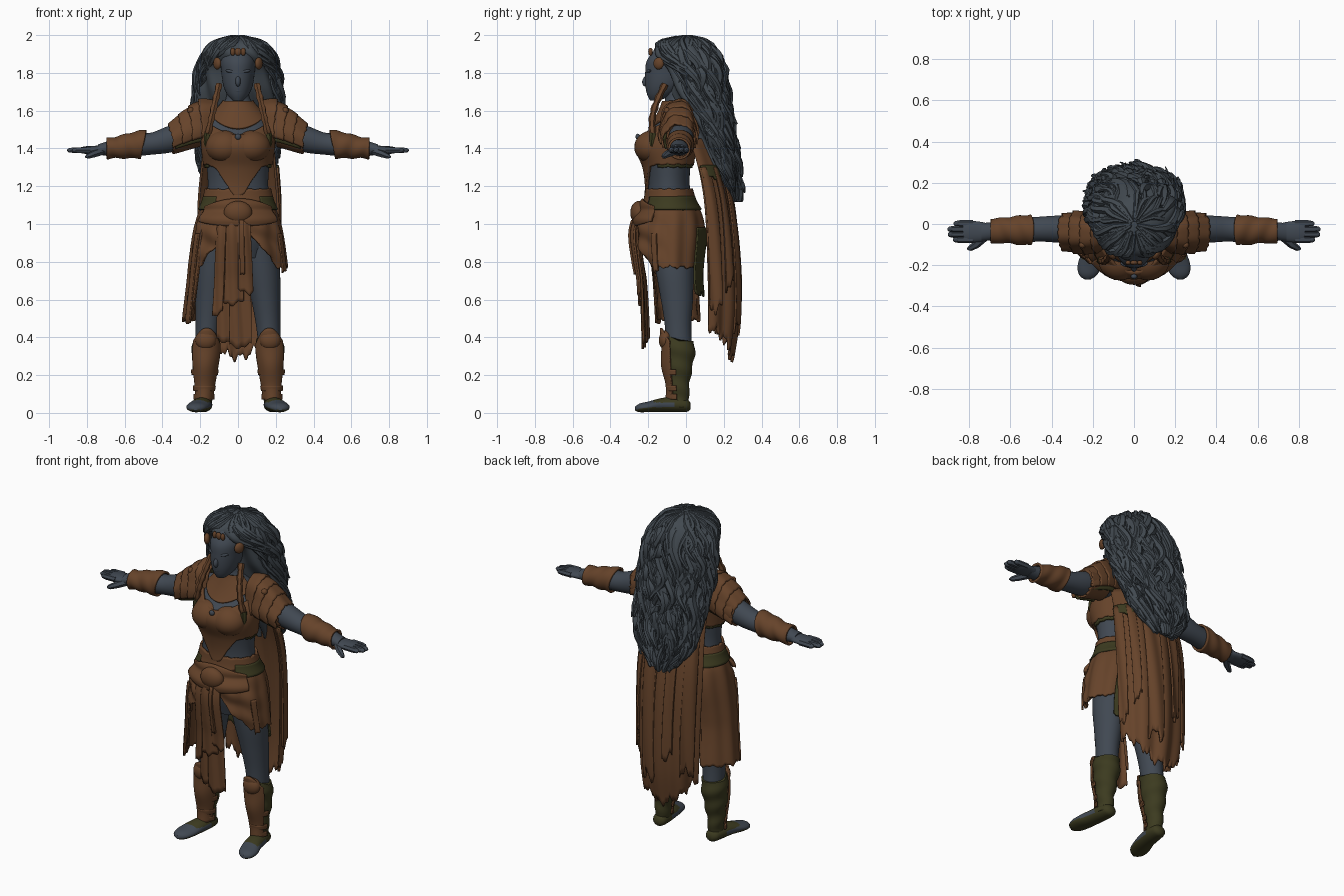
import bpy, bmesh, random
from math import sin, cos, radians

random.seed(4)
if "Cube" in bpy.data.objects:
    bpy.data.objects.remove(bpy.data.objects["Cube"])
made = []


def material(name, *rgb):
    m = bpy.data.materials.new(name)
    m.use_nodes = True
    m.diffuse_color = (*rgb, 1)
    m.node_tree.nodes["Principled BSDF"].inputs["Base Color"].default_value = (*rgb, 1)
    return m


SKIN = material("slate_skin", .052, .065, .084)
HAIR = material("dark_hair", .053, .066, .079)
LEATHER = material("brown_leather", .132, .056, .023)
OLIVE = material("olive_cloth", .045, .043, .014)


def sample(rows, k):
    """Smoothly interpolated (centre, centre, radius, radius) at position k."""
    rows = sorted(rows)
    k = min(max(k, rows[0][0]), rows[-1][0])
    i = max(j for j in range(len(rows) - 1) if rows[j][0] <= k)
    a, b = rows[i], rows[i + 1]
    p, q = rows[max(i - 1, 0)], rows[min(i + 2, len(rows) - 1)]
    h = b[0] - a[0]
    t = (k - a[0]) / h
    out = []
    for c in range(1, 5):
        m0 = (b[c] - p[c]) / (b[0] - p[0]) * h
        m1 = (q[c] - a[c]) / (q[0] - a[0]) * h
        out.append((2*t**3 - 3*t**2 + 1) * a[c] + (t**3 - 2*t**2 + t) * m0
                   + (3*t**2 - 2*t**3) * b[c] + (t**3 - t**2) * m1)
    return out


def loft(name, rows, mats, axis="z", s=1, n=40, steps=24, arc=(-90, 270), lo=None, hi=None,
         off=0, fold=None, thick=0, rule=None):
    """Elliptical skin along an axis; an arc or hem functions make a garment."""
    ks = [r[0] for r in rows]
    lo = lo if callable(lo) else (lambda a, v=lo: min(ks) if v is None else v)
    hi = hi if callable(hi) else (lambda a, v=hi: max(ks) if v is None else v)
    closed = arc[1] - arc[0] >= 360
    cols = n if closed else n + 1
    bm = bmesh.new()
    grid = []
    for j in range(steps + 1):
        ring = []
        for i in range(cols):
            deg = arc[0] + (arc[1] - arc[0]) * i / n
            k = lo(deg) + (hi(deg) - lo(deg)) * j / steps
            c1, c2, r1, r2 = sample(rows, k)
            d = off + (fold(deg, k) if fold else 0)
            u, v = c1 + (r1 + d) * cos(radians(deg)), c2 + (r2 + d) * sin(radians(deg))
            p = {"z": (u, v, k), "x": (k, u, v), "y": (u, k, v)}[axis]
            ring.append(bm.verts.new((p[0] * s, p[1], p[2])))
        grid.append(ring)
    for j in range(steps):
        for i in range(n):
            e = (i + 1) % cols
            bm.faces.new((grid[j][i], grid[j][e], grid[j+1][e], grid[j+1][i]))
    if closed and not thick:
        bm.faces.new(grid[0])
        bm.faces.new(grid[-1])
    bmesh.ops.recalc_face_normals(bm, faces=bm.faces)
    if rule:
        for f in bm.faces:
            f.material_index = rule(f.calc_center_median(), f.normal)
    me = bpy.data.meshes.new(name)
    bm.to_mesh(me)
    bm.free()
    for m in mats if isinstance(mats, list) else [mats]:
        me.materials.append(m)
    ob = bpy.data.objects.new(name, me)
    bpy.context.collection.objects.link(ob)
    if thick:
        mod = ob.modifiers.new("thickness", "SOLIDIFY")
        mod.thickness, mod.offset = thick, 0
    made.append(ob)


def ball(name, loc, size, mat, rot=(0, 0, 0)):
    bpy.ops.mesh.primitive_uv_sphere_add(segments=24, ring_count=14, location=loc, rotation=rot)
    ob = bpy.context.object
    ob.name, ob.scale = name, size
    ob.data.materials.append(mat)
    made.append(ob)


def tubes(name, paths, mat):
    """Tapered strands; each path is a list of (point, radius)."""
    cu = bpy.data.curves.new(name, "CURVE")
    cu.dimensions, cu.bevel_depth, cu.bevel_resolution, cu.use_fill_caps = "3D", 1, 1, True
    for path in paths:
        sp = cu.splines.new("POLY")
        sp.points.add(len(path) - 1)
        for pt, (co, r) in zip(sp.points, path):
            pt.co, pt.radius = (*co, 1), r
    ob = bpy.data.objects.new(name, cu)
    bpy.context.collection.objects.link(ob)
    cu.materials.append(mat)
    bpy.ops.object.select_all(action="DESELECT")
    ob.select_set(True)
    bpy.context.view_layer.objects.active = ob
    bpy.ops.object.convert(target="MESH")
    made.append(bpy.context.object)


def front(a):
    return max(0, -sin(radians(a)))


def ragged(a, amp, ph=0):
    return amp * (abs((a / 23 + ph) % 1 - .5) + .5 * abs((a / 9.3 + ph) % 1 - .5))


# Torso, neck and head
TORSO = [(.82, 0, -.07, .15, .12), (.95, 0, -.07, .2, .155), (1.08, 0, -.085, .175, .125),
         (1.2, 0, -.09, .16, .11), (1.3, 0, -.095, .165, .118), (1.42, 0, -.105, .178, .145),
         (1.52, 0, -.06, .17, .115), (1.6, 0, -.045, .11, .085), (1.66, 0, -.05, .065, .06),
         (1.76, 0, -.06, .06, .06)]
loft("torso", TORSO, SKIN, n=56, steps=40)
loft("head", [(1.655, 0, -.165, .028, .026), (1.68, 0, -.14, .054, .064), (1.73, 0, -.115, .077, .1),
              (1.8, 0, -.1, .088, .116), (1.87, 0, -.09, .09, .115), (1.95, 0, -.07, .05, .07)], SKIN)
ball("nose", (0, -.209, 1.757), (.015, .022, .03), SKIN, (-.35, 0, 0))
ball("lips", (0, -.198, 1.705), (.026, .013, .011), SKIN)
for s in (-1, 1):
    ball("brow", (s * .036, -.197, 1.808), (.032, .012, .009), SKIN, (0, s * -.15, s * .25))

# Hair mass with strands flowing over it
MANE = [(1.13, 0, .25, .05, .02), (1.2, 0, .235, .12, .04), (1.28, 0, .21, .175, .06),
        (1.4, 0, .165, .2, .09), (1.55, 0, .12, .22, .115), (1.7, 0, .07, .22, .145),
        (1.82, 0, .045, .208, .155), (1.9, 0, 0, .178, .168), (1.96, 0, -.01, .125, .13),
        (1.985, 0, 0, .07, .07), (1.996, 0, 0, .015, .015)]
loft("hair_mass", MANE, HAIR, n=100, steps=60,
     fold=lambda a, z: .014 * sin(radians(a * 9) + z * 16) * min(1, (2 - z) * 8))


def lock(a0, a1, z0, length, r, lift):
    ph, path = random.uniform(0, 6), []
    for i in range(15):
        t = i / 14
        z = max(z0 - length * t, 1.15 - .03 * t)
        a = radians(a0 + (a1 - a0) * t + 9 * sin(7 * t + ph))
        cx, cy, rx, ry = sample(MANE, z)
        d = lift * t * t + .01 * sin(9 * t + ph) - .004
        path.append((((rx + d) * cos(a), cy + (ry + d) * sin(a), z),
                     r * min(1, .4 + 4 * t) * (1.02 - t) ** .5))
    return path


locks = []
for i in range(120):
    a = random.uniform(-30, 210)
    locks.append(lock(a, a + (90 - a) * .1, random.uniform(1.4, 1.97), random.uniform(.25, .42),
                      random.uniform(.016, .032), random.uniform(0, .035)))
for i in range(30):
    a = random.uniform(-35, 215)
    locks.append(lock(a, a, 1.994, random.uniform(.2, .35), random.uniform(.014, .024), .01))
for i in range(24):
    a = random.uniform(-150, -30)
    locks.append(lock(a, -5 if a > -90 else -175, 1.99, random.uniform(.2, .3),
                      random.uniform(.014, .022), .012))
for i in range(12):
    a = random.uniform(178, 205)
    locks.append(lock(a, a - 8, random.uniform(1.45, 1.6), random.uniform(.2, .36), .022, .03))
tubes("hair_locks", locks, HAIR)

# Brow ornament, temple discs and beaded lappets
for x, w in ((-.028, .013), (0, .018), (.028, .013)):
    ball("brow_ornament", (x, -.188, 1.912), (w, .012, .021), LEATHER)
for s in (-1, 1):
    ball("temple_disc", (s * .11, -.145, 1.85), (.018, .03, .032), LEATHER, (0, 0, s * -.5))
    cord = [((s * (.1 + .06 * t), -.11 - .07 * sin(t * 2), 1.74 - .27 * t),
             .018 + .003 * sin(t * 30)) for t in [i / 16 for i in range(17)]]
    tubes("lappet", [cord], LEATHER)
    tubes("lappet_tip", [[((s * .16, -.174, 1.48), .019), ((s * .167, -.18, 1.43), .015),
                          ((s * .17, -.18, 1.41), .006)]], OLIVE)

# Bodice
loft("collar", TORSO, LEATHER, n=60, arc=(-165, -15), lo=lambda a: 1.57 - .065 * front(a) ** 3,
     hi=1.65, off=.01, thick=.012)
loft("bodice", TORSO, LEATHER, n=100, off=.011, thick=.014,
     hi=lambda a: 1.54 - .07 * front(a) ** 3,
     lo=lambda a: 1.31 - .17 * front(a) ** 7 + ragged(a, .015))
loft("bodice_lining", TORSO, OLIVE, n=60, steps=4, arc=(-25, 205), off=.006, thick=.012,
     hi=1.34, lo=lambda a: 1.295 + ragged(a, .012))
for s in (-1, 1):
    ball("bodice_cup", (s * .073, -.182, 1.41), (.1, .092, .085), LEATHER, (.3, 0, s * .25))
ball("bodice_stud", (0, -.255, 1.462), (.016, .012, .016), SKIN)

# Arms, bracers, hands and layered shoulder plates
ARM = [(.12, -.04, 1.52, .075, .075), (.25, -.03, 1.48, .068, .072), (.36, -.025, 1.45, .066, .072),
       (.46, -.025, 1.425, .06, .058), (.53, -.03, 1.42, .06, .06), (.61, -.03, 1.41, .052, .05),
       (.69, -.035, 1.4, .044, .038), (.74, -.04, 1.394, .044, .028)]
PAD = [(.13, -.04, 1.5, .075, .15), (.2, -.04, 1.495, .09, .15), (.28, -.04, 1.465, .088, .13),
       (.37, -.04, 1.42, .07, .09)]
for s in (-1, 1):
    loft("arm", ARM, SKIN, "x", s)
    loft("bracer", ARM, LEATHER, "x", s, thick=.012, off=.006,
         lo=lambda a: .5 - .015 * sin(radians(a)), hi=.695,
         fold=lambda a, x: .006 * (abs(x - .59) / .1) ** 4 + .003 * sin(x * 70 + radians(a * 2)))
    loft("sleeve", ARM, LEATHER, "x", s, lo=.2, hi=lambda a: .33 + ragged(a, .03), off=.006, thick=.012)
    loft("pad_lining", PAD, OLIVE, "x", s, steps=8, arc=(-25, 205), lo=.14, hi=.33, off=-.008, thick=.01)
    for i in range(4):
        x0 = .13 + .052 * i
        loft("shoulder_plate", PAD, LEATHER, "x", s, lo=x0, steps=8, arc=(-15, 195),
             hi=lambda a: x0 + .075 - .02 * abs(cos(radians(a))) ** 4 + ragged(a, .012), thick=.012,
             fold=lambda a, x: .16 * (x - x0) + .004 * sin(radians(a * 6) + i))
    ball("shoulder_knob", (s * .25, -.1, 1.6), (.018, .018, .018), LEATHER)
    loft("palm", [(.7, -.038, 1.393, .038, .026), (.74, -.038, 1.392, .048, .023),
                  (.8, -.037, 1.391, .052, .021), (.83, -.037, 1.391, .047, .016)], SKIN, "x", s)
    fingers = [(.002, .875), (-.025, .905), (-.051, .903), (-.076, .878)]
    tubes("fingers", [[((s * .78, y, 1.392), .017), ((s * (e - .03), y, 1.391), .0165),
                       ((s * (e - .008), y, 1.39), .012), ((s * e, y, 1.39), .004)] for y, e in fingers]
          + [[((s * .72, -.06, 1.385), .021), ((s * .765, -.1, 1.37), .019),
              ((s * .795, -.118, 1.358), .014), ((s * .808, -.122, 1.354), .005)]], SKIN)

# Legs, boots, greaves and feet
BOOT = [(.03, .183, -.035, .044, .052), (.1, .18, -.037, .043, .052), (.2, .177, -.038, .057, .064),
        (.32, .172, -.035, .072, .082), (.44, .165, -.04, .066, .075)]
for s in (-1, 1):
    loft("leg", [(.3, .17, -.035, .058, .07), (.46, .16, -.042, .064, .07), (.6, .147, -.048, .077, .085),
                 (.75, .13, -.06, .092, .1), (.92, .105, -.07, .095, .115)], SKIN, s=s)
    loft("boot", BOOT, OLIVE, s=s, hi=lambda a: .38 + .04 * front(a),
         fold=lambda a, z: .004 * sin(z * 60 + radians(a)))
    loft("greave", BOOT, LEATHER, s=s, n=40, arc=(-158, -34), lo=lambda a: .06 + .03 * (1 - front(a)),
         hi=lambda a: .35 + .1 * front(a) ** 2, off=.007, thick=.012,
         fold=lambda a, z: .01 * front(a) ** 4 * (1 + sin(z * 32)) / 2)
    ball("knee_guard", (s * .17, -.108, .385), (.055, .036, .052), LEATHER)
    for z in (.085, .13, .215):
        loft("greave_band", BOOT, LEATHER, s=s, steps=4, arc=(-172, -12), lo=z - .014, hi=z + .014,
             off=.009, thick=.01)
    loft("foot", [(-.27, .225, .022, .012, .01), (-.25, .223, .026, .042, .022), (-.2, .215, .032, .058, .028),
                  (-.12, .195, .042, .053, .038), (-.03, .183, .042, .047, .038), (.015, .18, .038, .035, .03),
                  (.025, .18, .035, .015, .015)], [SKIN, OLIVE], "y", s,
         rule=lambda c, nrm: int(nrm.z < -.35 or c.y > -.06 or (c.z > .055 and c.y > -.17)))

# Skirt, belt and front cloths
SKIRT = [(.25, 0, -.05, .29, .17), (.45, 0, -.06, .29, .165), (.7, 0, -.08, .262, .155),
         (.8, 0, -.085, .252, .165), (.95, 0, -.085, .23, .18), (1.05, 0, -.08, .205, .16),
         (1.12, 0, -.085, .175, .125), (1.19, 0, -.09, .158, .108)]


def skirt_hem(a):
    drop = min(1, max(0, (abs(a + 90) - 8) / 48)) if a < 90 else min(1, (262 - a) / 48)
    return (.48 if 120 < a < 214 else .99 - .23 * max(drop, 0) ** .8) + ragged(a, .03)


def drape(a, z):
    swag = .009 * sin(z * 50 + abs(a + 90) / 14) * front(a)
    return (swag + .005 * sin(radians(a * 11))) * min(1, max(0, (1.15 - z) * 6))


loft("skirt", SKIRT, LEATHER, n=180, steps=40, lo=skirt_hem, hi=1.12, fold=drape, thick=.014)
loft("back_cloth", SKIRT, OLIVE, n=50, arc=(48, 118), lo=lambda a: .61 + ragged(a, .06), hi=.98,
     off=.012, thick=.01)
loft("olive_belt", SKIRT, OLIVE, n=60, steps=6, arc=(-52, 232), lo=1.075, hi=1.145, off=.011, thick=.014)
loft("waistband", SKIRT, LEATHER, n=60, steps=6, lo=lambda a: 1.14 - .05 * front(a) ** 3,
     hi=lambda a: 1.18 + ragged(a, .012), off=.01, thick=.014)
loft("front_sash", SKIRT, LEATHER, n=50, steps=14, arc=(-148, -32), off=.016, thick=.02,
     lo=lambda a: .99 + .05 * (1 - front(a)), hi=lambda a: 1.08 + .05 * front(a) ** 2,
     fold=lambda a, z: .008 * sin(z * 75))
ball("buckle", (0, -.25, 1.06), (.075, .045, .062), LEATHER)
for a0, a1, bottom, off in ((-114, -92, .36, 0), (-99, -76, .33, .012), (-105, -84, .56, .024),
                            (-90, -74, .62, .03), (-118, -106, .5, .02), (-88, -83, .72, .042)):
    loft("front_cloth", SKIRT, LEATHER, n=24, steps=20, arc=(a0, a1), hi=1.02, off=off - .01, thick=.011,
         lo=lambda a: bottom + ragged(a, .06, off * 30), fold=lambda a, z: .005 * sin(radians(a * 24) + z * 5))
for a0, bottom in ((-156, .46), (-30, .72)):
    loft("side_tatter", SKIRT, LEATHER, n=10, steps=16, arc=(a0, a0 + 9), hi=.95, off=.014, thick=.012,
         lo=lambda a: bottom + ragged(a, .06))

# Tattered cape
CAPE = [(.25, 0, .115, .17, .12), (.5, 0, .12, .195, .15), (.8, 0, .115, .205, .155),
        (1.1, 0, .1, .21, .14), (1.3, 0, .065, .195, .12), (1.5, 0, .0, .175, .09)]
loft("cape", CAPE, LEATHER, n=150, steps=30, arc=(0, 166), hi=1.45, thick=.012,
     lo=lambda a: .26 + .15 * abs(cos(radians(a))) ** 2 + ragged(a, .09, .3),
     fold=lambda a, z: .009 * sin(radians(a * 9)) * min(1, (1.5 - z) * 2))
for a0, width, drop in ((2, 22, .5), (34, 14, .62), (58, 26, .4), (100, 16, .55), (128, 24, .45)):
    loft("cape_tatter", CAPE, LEATHER, n=24, steps=20, arc=(a0, a0 + width), hi=1.3,
         lo=lambda a: drop + ragged(a, .14), off=.016, thick=.011,
         fold=lambda a, z: .005 * sin(radians(a * 14) + z * 4))
loft("cape_yoke", CAPE, OLIVE, n=40, steps=8, arc=(5, 65), lo=lambda a: 1.23 + ragged(a, .04), hi=1.31,
     off=.016, thick=.014)

# Smooth shading with crisp edges
bpy.ops.object.select_all(action="DESELECT")
for ob in made:
    ob.select_set(True)
bpy.context.view_layer.objects.active = made[0]
bpy.ops.object.shade_smooth_by_angle(angle=radians(45))
